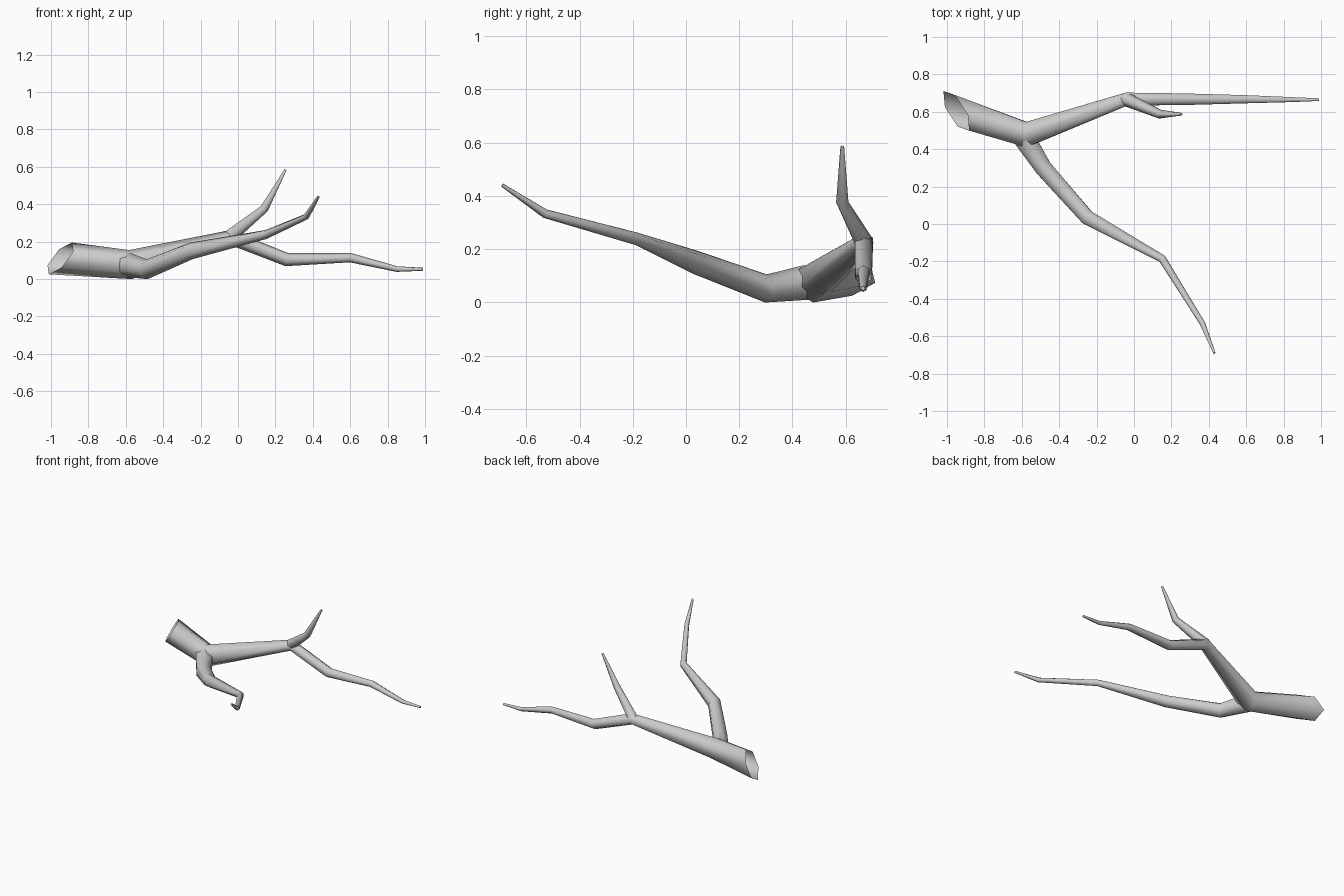
import bpy, bmesh, math
from mathutils import Vector

if "Cube" in bpy.data.objects:
    bpy.data.objects.remove(bpy.data.objects["Cube"])

SIDES = 6


def limb(name, path, cut=None, turn=0.0):
    """Six-sided tapering tube through (x, y, z, radius); cut = normal of a slanted open start."""
    pts = [Vector(p[:3]) for p in path]
    dirs = [(b - a).normalized() for a, b in zip(pts, pts[1:])]
    bm = bmesh.new()
    rings = []
    for i, p in enumerate(pts):
        t = (dirs[max(i - 1, 0)] + dirs[min(i, len(dirs) - 1)]).normalized()
        side = t.cross(Vector((0, 0, 1))).normalized()
        up = side.cross(t)
        ring = []
        for k in range(SIDES):
            a = 2 * math.pi * k / SIDES + turn
            off = (side * math.cos(a) + up * math.sin(a)) * path[i][3]
            if i == 0 and cut:
                n = Vector(cut)
                off -= t * (off.dot(n) / t.dot(n))
            ring.append(bm.verts.new(p + off))
        rings.append(ring)
    for a, b in zip(rings, rings[1:]):
        for k in range(SIDES):
            j = (k + 1) % SIDES
            bm.faces.new((a[k], a[j], b[j], b[k]))
    bm.faces.new(rings[-1])
    bmesh.ops.recalc_face_normals(bm, faces=bm.faces)
    me = bpy.data.meshes.new(name)
    bm.to_mesh(me)
    bm.free()
    ob = bpy.data.objects.new(name, me)
    bpy.context.collection.objects.link(ob)
    bpy.ops.object.select_all(action='DESELECT')
    ob.select_set(True)
    bpy.context.view_layer.objects.active = ob
    bpy.ops.object.shade_smooth_by_angle(angle=math.radians(62))
    return ob


# Trunk with slanted hollow end, running on into the long right branch
limb("trunk", [(-0.95, 0.605, 0.11, 0.09), (-0.575, 0.478, 0.077, 0.078),
               (-0.04, 0.668, 0.222, 0.040), (0.26, 0.667, 0.104, 0.036),
               (0.60, 0.667, 0.114, 0.025), (0.85, 0.665, 0.053, 0.015),
               (0.99, 0.665, 0.052, 0.008)], cut=(0.8, 0.35, -0.49), turn=math.pi / 6)

# Short upright twig
limb("twig", [(-0.05, 0.67, 0.222, 0.038), (0.14, 0.587, 0.375, 0.024),
              (0.255, 0.587, 0.585, 0.007)])

# Long forked side branch
limb("side_branch", [(-0.585, 0.455, 0.075, 0.066), (-0.485, 0.30, 0.052, 0.053),
                     (-0.25, 0.035, 0.15, 0.045), (0.15, -0.185, 0.238, 0.024),
                     (0.365, -0.53, 0.333, 0.017), (0.43, -0.69, 0.44, 0.007)],
     turn=math.pi / 6)
